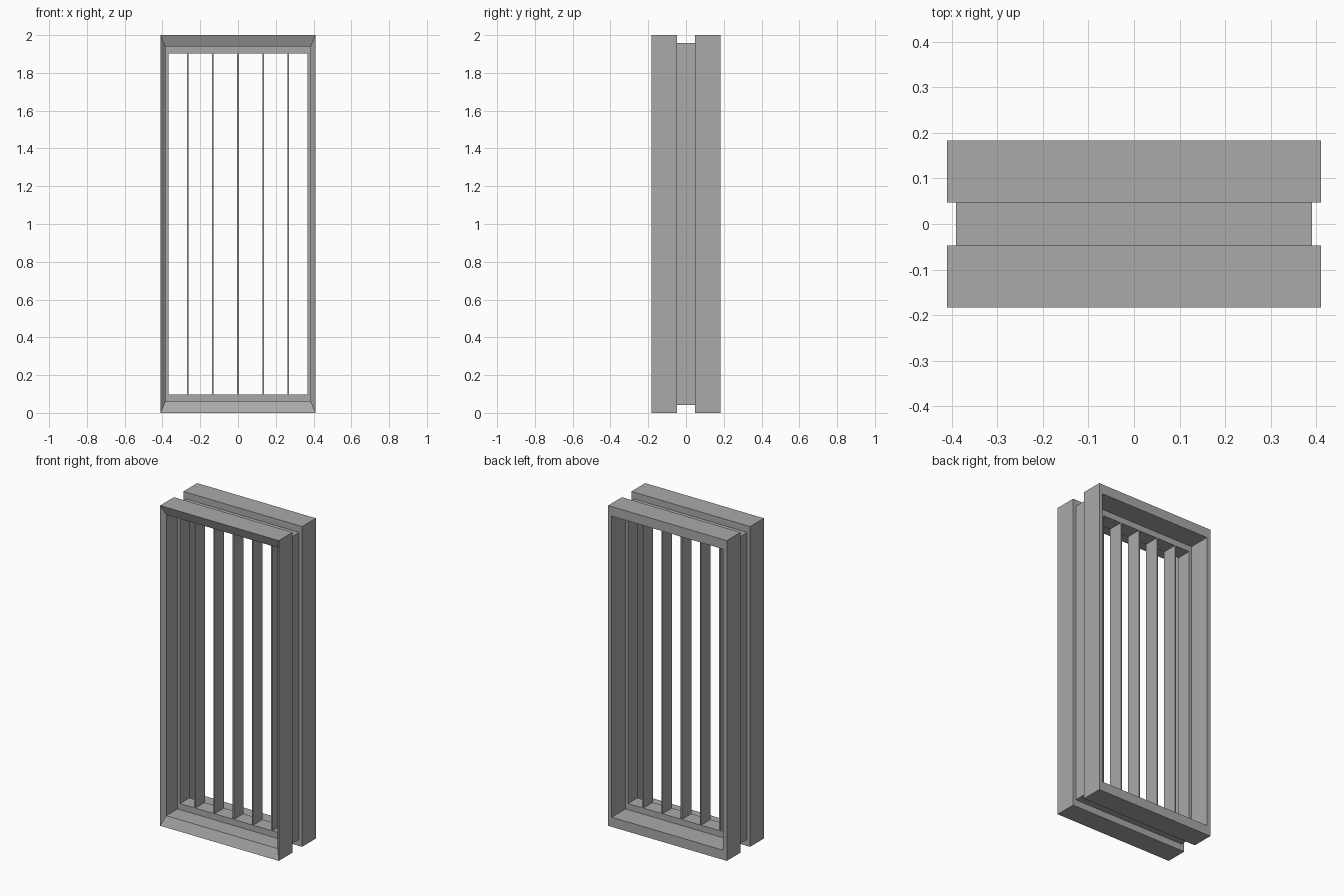
import bpy
import bmesh

if "Cube" in bpy.data.objects:
    bpy.data.objects.remove(bpy.data.objects["Cube"], do_unlink=True)

HEIGHT = 2.0
FRONT, GROOVE = 0.183, 0.047      # half depths of the whole window and the middle ring
OUTER = (0.41, 0.0)               # half width, margin from top and bottom
OPENING = (0.385, 0.06)
RING_OUTER = (0.39, 0.042)
RING_INNER = (0.368, 0.098)

grey = bpy.data.materials.new("painted grey")
grey.use_nodes = True
colour = (0.4, 0.4, 0.4, 1)
grey.diffuse_color = colour
grey.node_tree.nodes["Principled BSDF"].inputs["Base Color"].default_value = colour


def finish(name, bm):
    bmesh.ops.recalc_face_normals(bm, faces=bm.faces)
    mesh = bpy.data.meshes.new(name)
    bm.to_mesh(mesh)
    bm.free()
    mesh.materials.append(grey)
    obj = bpy.data.objects.new(name, mesh)
    bpy.context.collection.objects.link(obj)
    return obj


def frame(name, profile):
    """Sweep a closed profile of ((half width, margin), y) around a rectangle."""
    bm = bmesh.new()
    loops = []
    for (w, m), y in profile:
        corners = ((-w, m), (w, m), (w, HEIGHT - m), (-w, HEIGHT - m))
        loops.append([bm.verts.new((x, y, z)) for x, z in corners])
    for i, loop in enumerate(loops):
        after = loops[(i + 1) % len(loops)]
        for j in range(4):
            k = (j + 1) % 4
            bm.faces.new((loop[j], loop[k], after[k], after[j]))
    return finish(name, bm)


def box(name, centre, size):
    bm = bmesh.new()
    bmesh.ops.create_cube(bm, size=1)
    bmesh.ops.scale(bm, vec=size, verts=bm.verts)
    bmesh.ops.translate(bm, vec=centre, verts=bm.verts)
    return finish(name, bm)


# Front casing with a splayed inner edge
frame("front_casing", [(OUTER, -FRONT), (OUTER, -GROOVE),
                       (OPENING, -GROOVE), (OPENING, -FRONT + 0.025)])

# Square-edged back casing
frame("back_casing", [(OUTER, GROOVE), (OUTER, FRONT),
                      (OPENING, FRONT), (OPENING, GROOVE)])

# Recessed ring that joins the casings
frame("middle_ring", [(RING_OUTER, -GROOVE), (RING_OUTER, GROOVE),
                      (RING_INNER, GROOVE), (RING_INNER, -GROOVE)])

# Upright slats
for i in range(5):
    box(f"slat_{i + 1}", ((i - 2) * 0.133, 0, HEIGHT / 2),
        (0.008, 2 * GROOVE, HEIGHT - 2 * RING_INNER[1]))
